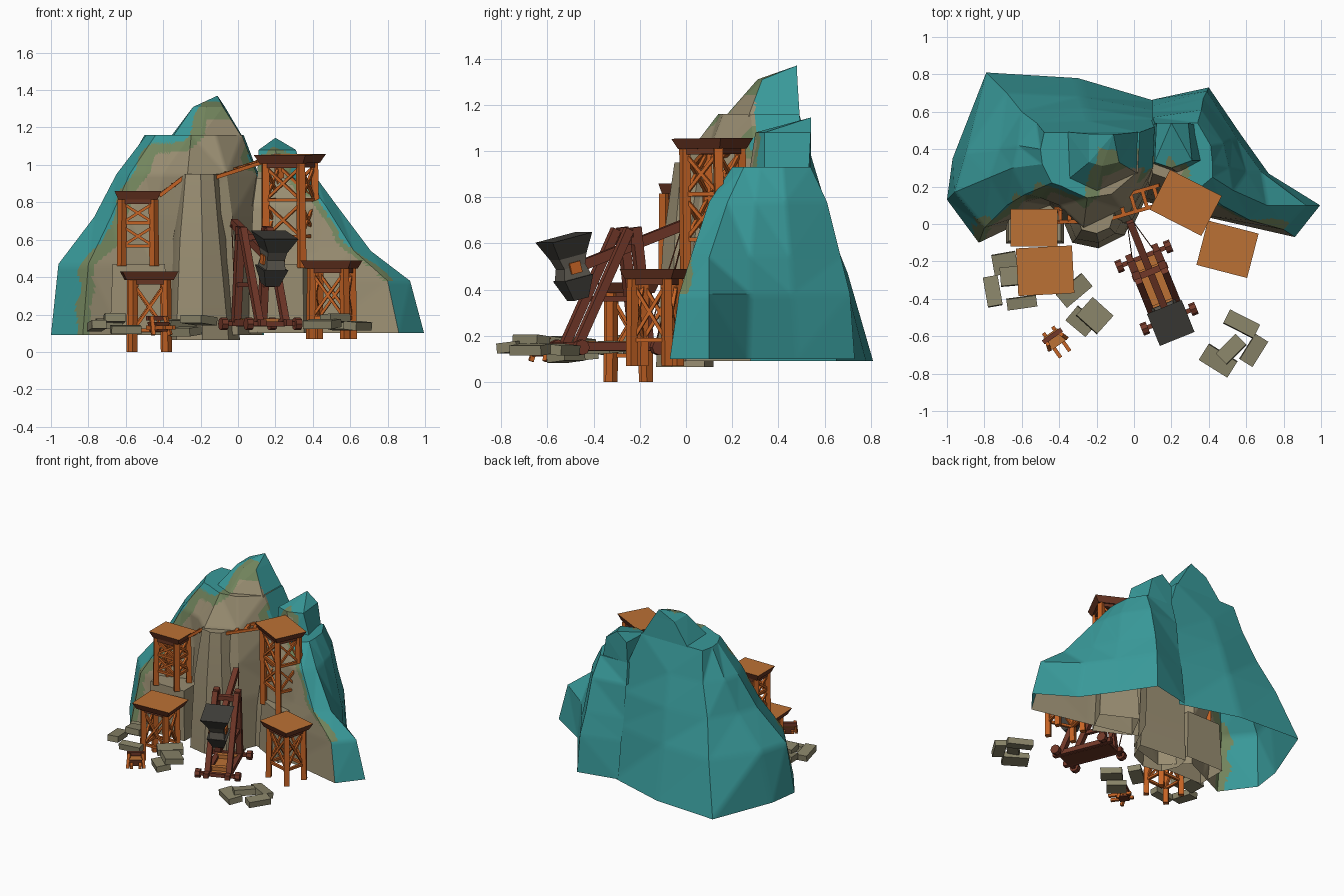
import bpy, bmesh, math
from mathutils import Vector, Matrix
from math import sin, radians

if "Cube" in bpy.data.objects:
    bpy.data.objects.remove(bpy.data.objects["Cube"])

# ---- flat colours
COLOURS = [("teal", (.04, .32, .32)), ("moss_green", (.17, .235, .11)), ("tan_rock", (.315, .265, .165)),
           ("platform_orange", (.5, .165, .035)), ("leg_orange", (.56, .125, .018)), ("dark_wood", (.14, .036, .016)),
           ("red_wood", (.17, .04, .022)), ("brick", (.25, .23, .14)), ("dark_iron", (.052, .05, .043)),
           ("grey_iron", (.11, .1, .08))]
MATS = []
for name, c in COLOURS:
    m = bpy.data.materials.new(name)
    m.diffuse_color = (*c, 1)
    m.use_nodes = True
    m.node_tree.nodes["Principled BSDF"].inputs["Base Color"].default_value = m.diffuse_color
    MATS.append(m)
TEAL, MOSS, ROCK, ORANGE, LEG, DARK, RED, BRICK, IRON, GREY = range(10)


def finish(bm, name, smooth=0):
    me = bpy.data.meshes.new(name)
    bm.to_mesh(me)
    bm.free()
    for m in MATS:
        me.materials.append(m)
    ob = bpy.data.objects.new(name, me)
    bpy.context.collection.objects.link(ob)
    if smooth:
        bpy.ops.object.select_all(action='DESELECT')
        ob.select_set(True)
        bpy.context.view_layer.objects.active = ob
        bpy.ops.object.shade_smooth_by_angle(angle=radians(smooth))
    return ob


def place(x, y, z, deg=0, tilt=0):
    return Matrix.Translation((x, y, z)) @ Matrix.Rotation(radians(deg), 4, 'Z') @ Matrix.Rotation(radians(tilt), 4, 'X')


def frustum(bm, M, low, top, z0, z1, mat, topmat=None):
    """Box whose bottom and top rectangles may differ."""
    vs = [bm.verts.new(M @ Vector((sx * s[0] / 2, sy * s[1] / 2, z)))
          for s, z in ((low, z0), (top, z1)) for sx, sy in ((-1, -1), (1, -1), (1, 1), (-1, 1))]
    for f in ((3, 2, 1, 0), (4, 5, 6, 7), (0, 1, 5, 4), (1, 2, 6, 5), (2, 3, 7, 6), (3, 0, 4, 7)):
        bm.faces.new([vs[i] for i in f]).material_index = mat
    if topmat is not None:
        bm.faces.ensure_lookup_table()
        bm.faces[-5].material_index = topmat


def beam(bm, M, p, q, w, mat, h=None):
    p, q = Vector(p), Vector(q)
    d = q - p
    R = Matrix.Translation(p) @ d.to_track_quat('Z', 'Y').to_matrix().to_4x4()
    frustum(bm, M @ R, (w, h or w), (w, h or w), 0, d.length, mat)


def loft(bm, rings, apex=None, skip=(), mat=ROCK):
    """Join stacked outlines; the bottom stays open, the top is capped."""
    loops = [[bm.verts.new((x, y, z)) for x, y in pts] for z, pts in rings]
    n = len(loops[0])
    for k in range(len(loops) - 1):
        for i in range(n):
            if k < 3 and i in skip:
                continue
            j = (i + 1) % n
            bm.faces.new((loops[k][i], loops[k][j], loops[k + 1][j], loops[k + 1][i])).material_index = mat
    if apex:
        a = bm.verts.new(apex)
        for i in range(n):
            bm.faces.new((loops[-1][i], loops[-1][(i + 1) % n], a)).material_index = mat
    else:
        bm.faces.new(loops[-1]).material_index = mat


# ---- mountain colouring: teal outside and back, moss band, tan front
OUTLINE = [(-1, .09), (-.96, .47), (-.75, .72), (-.63, .98), (-.48, 1.15), (-.33, 1.17), (-.23, 1.33)]
OUTLINE_R = [(.1, 1.06), (.18, 1.14), (.3, 1.08), (.36, .93), (.44, .9), (.53, .78), (.58, .64), (.72, .52),
             (.92, .37), (1, .1)]


def rim_distance(x, z, line):
    best = 9
    for (ax, az), (bx, bz) in zip(line, line[1:]):
        dx, dz = bx - ax, bz - az
        t = max(0, min(1, ((x - ax) * dx + (z - az) * dz) / (dx * dx + dz * dz)))
        best = min(best, math.hypot(x - ax - t * dx, z - az - t * dz))
    return best


def paint(bm):
    bmesh.ops.triangulate(bm, faces=bm.faces[:])
    bmesh.ops.subdivide_edges(bm, edges=bm.edges[:], cuts=11, use_grid_fill=True)
    bm.normal_update()
    for f in bm.faces:
        x, y, z = f.calc_center_median()
        wave = .012 * sin(17 * z + 9 * x) + .008 * sin(31 * z)
        dl = rim_distance(x, z, OUTLINE) - (.045 + .11 * max(0, 1 - z)) + wave
        dr = rim_distance(x, z, OUTLINE_R) - .05 + wave
        back = .4 + 2 * wave - y
        d = min(dl, dr, back)
        side = f.normal.x > .55 and (x > .4 or y > .3)
        if f.normal.y > .15 or d < 0 or side:
            f.material_index = TEAL
        elif d < (.07 if dl < dr else .03) or z > 1.24:
            f.material_index = MOSS
        else:
            f.material_index = ROCK


# ---- main (left) mountain
bm = bmesh.new()
loft(bm, [
    (.09, [(-.83, -.1), (-.62, 0), (-.45, .08), (-.28, -.08), (0, 0), (.13, .28), (.14, .65), (-.3, .78), (-.79, .81), (-.97, .35), (-1, .13)]),
    (.47, [(-.8, -.02), (-.62, .04), (-.45, .1), (-.28, -.07), (-.01, .02), (.13, .3), (.14, .6), (-.28, .68), (-.68, .7), (-.9, .38), (-.96, .17)]),
    (.72, [(-.68, .1), (-.58, .12), (-.45, .12), (-.27, -.05), (-.03, .05), (.12, .3), (.13, .56), (-.26, .62), (-.6, .6), (-.72, .4), (-.77, .25)]),
    (.95, [(-.58, .16), (-.5, .14), (-.4, .1), (-.27, -.02), (-.06, .08), (.1, .3), (.11, .52), (-.24, .55), (-.52, .54), (-.62, .42), (-.65, .3)]),
    (1.16, [(-.44, .22), (-.38, .2), (-.34, .18), (-.25, .14), (-.12, .16), (.02, .28), (.03, .49), (-.22, .49), (-.48, .49), (-.5, .4), (-.49, .32)]),
], skip=(5,))
paint(bm)
finish(bm, "main_mountain", 30)
bm = bmesh.new()
loft(bm, [(1.15, [(-.35, .24), (-.2, .17), (.02, .27), (.025, .492), (-.36, .492)]),
          (1.31, [(-.24, .33), (-.17, .31), (-.08, .33), (-.07, .482), (-.24, .482)])], apex=(-.11, .48, 1.37))
paint(bm)
finish(bm, "main_peak")

# ---- right mountain
bm = bmesh.new()
loft(bm, [
    (.1, [(.06, .12), (.42, .03), (.86, -.07), (.995, .1), (.72, .27), (.57, .48), (.4, .73), (.1, .665), (0, .4)]),
    (.38, [(.06, .14), (.42, .04), (.8, -.03), (.92, .1), (.68, .28), (.55, .46), (.39, .71), (.1, .63), (0, .4)]),
    (.54, [(.07, .16), (.42, .07), (.62, .02), (.71, .1), (.6, .28), (.52, .45), (.37, .67), (.1, .6), (.02, .4)]),
    (.78, [(.08, .2), (.36, .11), (.47, .1), (.53, .18), (.51, .3), (.48, .43), (.36, .61), (.1, .57), (.05, .4)]),
    (.93, [(.1, .27), (.3, .2), (.36, .2), (.42, .25), (.42, .32), (.41, .42), (.34, .54), (.11, .54), (.07, .4)]),
], skip=(7, 8))
paint(bm)
finish(bm, "right_mountain", 30)
bm = bmesh.new()
loft(bm, [(.88, [(.1, .32), (.24, .27), (.37, .34), (.33, .53), (.11, .54)]),
          (1.08, [(.11, .33), (.2, .3), (.31, .34), (.29, .54), (.12, .54)])], apex=(.2, .54, 1.145))
paint(bm)
finish(bm, "right_peak")

# ---- cliff pillar and tower ledges
bm = bmesh.new()
loft(bm, [(.065, [(-.38, .02), (-.33, -.1), (-.19, -.13), (-.05, -.06), (.01, .08), (-.36, .12)]),
          (.6, [(-.35, .02), (-.31, -.08), (-.19, -.1), (-.1, -.05), (-.02, .1), (-.35, .12)]),
          (.95, [(-.3, .03), (-.28, -.03), (-.2, -.05), (-.13, -.02), (-.08, .14), (-.3, .15)])])
finish(bm, "cliff_pillar", 35)
for name, M, w, d in (("left_ledge", place(-.53, .01, 0), .28, .2), ("right_ledge", place(.28, .14, 0, -27), .25, .2)):
    bm = bmesh.new()
    loft(bm, [(z, [(M @ Vector((sx * (w + e) / 2, sy * (d + e) / 2, 0))).xy[:]
                   for sx, sy in ((-1, -1), (1, -1), (1, 1), (-1, 1))]) for z, e in ((.1, .03), (.47, 0))])
    finish(bm, name)


# ---- watch towers: platform, four legs, rails and cross braces
def tower(name, M, w, d, z0, z1, levels, lx, ly):
    bm = bmesh.new()
    top = z1 - .045
    frustum(bm, M, (w * .84, d * .84), (w, d), top, z1, DARK, ORANGE)
    corners = [(-lx, -ly), (lx, -ly), (lx, ly), (-lx, ly)]
    for x, y in corners:
        beam(bm, M, (x * 1.05, y * 1.05, z0), (x, y, top), .037, LEG)
    foot = z0 + (top - z0) * .3
    for (ax, ay), (bx, by) in zip(corners, corners[1:] + corners[:1]):
        for k in range(levels):
            a = foot + (top - foot) * k / levels
            b = foot + (top - foot) * (k + 1) / levels
            beam(bm, M, (ax, ay, a), (bx, by, a), .018, LEG)
            beam(bm, M, (ax, ay, a), (bx, by, b - .02), .015, LEG)
            beam(bm, M, (bx, by, a), (ax, ay, b - .02), .015, LEG)
        beam(bm, M, (ax, ay, top - .012), (bx, by, top - .012), .024, DARK)
    finish(bm, name)


tower("upper_left_tower", place(-.535, -.02, 0), .25, .2, .46, .86, 2, .083, .07)
tower("lower_left_tower", place(-.475, -.25, 0, 3), .3, .255, 0, .43, 1, .088, .073)
tower("upper_right_tower", place(.285, .13, 0, -27, 1), .31, .24, .45, 1.055, 2, .105, .08)
tower("lower_right_tower", place(.5, -.135, 0, -14.5), .28, .245, .07, .49, 1, .09, .075)


# ---- ladder bridges
def ladder(name, p, q, width, rungs):
    bm = bmesh.new()
    p, q = Vector(p), Vector(q)
    side = Vector((0, 0, 1)).cross(q - p).normalized() * width / 2
    for s in (-1, 1):
        beam(bm, Matrix(), p + side * s, q + side * s, .02, LEG)
    for k in range(rungs):
        c = p.lerp(q, (k + .5) / rungs)
        beam(bm, Matrix(), c - side, c + side, .02, LEG)
    finish(bm, name)


ladder("left_bridge", (-.42, .045, .835), (-.27, .05, .95), .07, 3)
ladder("right_bridge", (-.16, .07, .925), (.15, .16, 1.025), .1, 5)

# ---- siege engine
T = place(.12, -.34, 0, 22)
bm = bmesh.new()
frustum(bm, T, (.13, .38), (.13, .38), .135, .15, DARK, ORANGE)
for s in (-1, 1):
    x = .075 * s
    beam(bm, T, (x, -.23, .155), (x, .22, .155), .035, RED)                # side rail
    beam(bm, T, (x, -.17, .16), (x, .07, .66), .038, RED)                  # front post
    beam(bm, T, (x, .16, .16), (x, .1, .67), .042, RED)                    # rear post
    beam(bm, T, (x, -.07, .36), (x, .14, .36), .025, RED)
    beam(bm, T, (-.135, .18 * s, .15), (.135, .18 * s, .15), .025, RED)    # axle
    beam(bm, T, (-.07, .1 * s, .16), (.07, .1 * s, .16), .035, ORANGE)
    for t in (-1, 1):                                                      # wheels
        W = T @ Matrix.Translation((.14 * s, .18 * t, .15)) @ Matrix.Rotation(math.pi / 2, 4, 'Y')
        r = bmesh.ops.create_cone(bm, cap_ends=True, segments=8, radius1=.034, radius2=.034, depth=.035, matrix=W)
        for f in {f for v in r["verts"] for f in v.link_faces}:
            f.material_index = RED
    beam(bm, T, (.02 * s, .36, .68), (.06 * s, .2, .16), .005, DARK)       # rope
beam(bm, T, (-.1, .09, .61), (.1, .09, .61), .035, RED)
finish(bm, "siege_engine_frame")
bm = bmesh.new()
beam(bm, T, (0, .38, .69), (0, -.16, .49), .038, RED, .045)
finish(bm, "throwing_arm")
bm = bmesh.new()
C = T @ place(0, -.17, .49, 0, 14)
frustum(bm, C, (.11, .13), (.2, .19), .055, .14, IRON)
frustum(bm, C, (.1, .1), (.11, .13), .01, .055, GREY)
frustum(bm, C, (.11, .13), (.1, .1), -.04, .01, GREY)
frustum(bm, C, (.125, .05), (.125, .05), -.02, .03, LEG)
frustum(bm, C, (.08, .07), (.14, .135), -.135, -.04, IRON)
finish(bm, "counterweight")

# ---- fallen bricks: x, y, z, length, width, turn
BRICKS = [(-.69, -.21, .15, .13, .11, 10), (-.755, -.36, .14, .08, .16, 10), (-.6, -.42, .12, .16, .06, 8),
          (-.66, -.28, .18, .11, .1, 5), (-.32, -.355, .15, .18, .09, 40), (-.21, -.49, .17, .15, .13, -42),
          (-.28, -.52, .11, .14, .1, -40), (.575, -.535, .14, .18, .08, -27), (.45, -.73, .15, .18, .1, -32),
          (.52, -.67, .18, .15, .08, 45), (.64, -.675, .14, .16, .08, 58)]
for i, (x, y, z, l, w, r) in enumerate(BRICKS):
    bm = bmesh.new()
    frustum(bm, place(x, y, z, r, 6 * (-1) ** i), (l, w), (l, w), -.022, .022, BRICK)
    finish(bm, f"brick_{i + 1}")

# ---- small bolt thrower
B = place(-.425, -.615, .13, 35)
bm = bmesh.new()
frustum(bm, B, (.07, .07), (.09, .08), -.02, .03, DARK, ORANGE)
for s in (-1, 1):
    beam(bm, B, (.03 * s, .06, .0), (.03 * s, -.1, .0), .02, LEG)
    beam(bm, B, (.055 * s, -.03, -.04), (.045 * s, .0, .06), .02, LEG)
beam(bm, B, (-.06, .02, .05), (.06, .02, .05), .025, RED)
finish(bm, "bolt_thrower")
